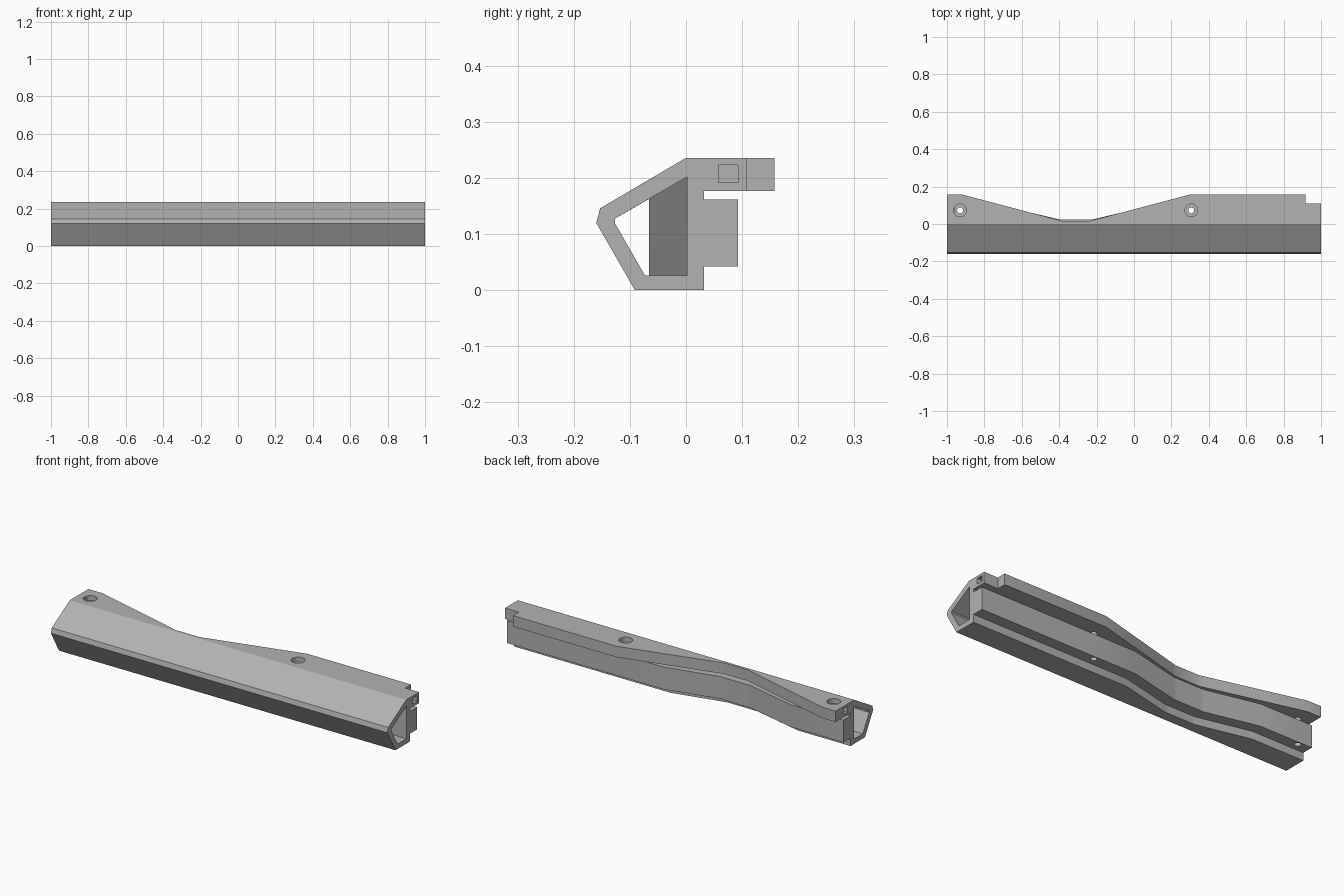
import bpy, bmesh, math
from mathutils import Matrix

if "Cube" in bpy.data.objects:
    bpy.data.objects.remove(bpy.data.objects["Cube"])

grey = bpy.data.materials.new("mid_grey")
grey.use_nodes = True
colour = (0.45, 0.45, 0.45, 1)
grey.diffuse_color = colour
grey.node_tree.nodes["Principled BSDF"].inputs["Base Color"].default_value = colour


def make_object(name, bm):
    bmesh.ops.recalc_face_normals(bm, faces=bm.faces)
    mesh = bpy.data.meshes.new(name)
    bm.to_mesh(mesh)
    bm.free()
    mesh.materials.append(grey)
    obj = bpy.data.objects.new(name, mesh)
    bpy.context.collection.objects.link(obj)
    return obj


def follow(path, x):
    """Depth of a piecewise straight path at a given x."""
    for (x0, y0), (x1, y1) in zip(path, path[1:]):
        if x <= x1:
            return y0 + (y1 - y0) * max(0, (x - x0) / (x1 - x0))
    return path[-1][1]


def loft(name, section, stations):
    """Join matching cross-sections along x and cap both ends."""
    bm = bmesh.new()
    rings = [[bm.verts.new((x, y, z)) for y, z in section(x)] for x in stations]
    for a, b in zip(rings, rings[1:]):
        for i in range(len(a)):
            j = (i + 1) % len(a)
            bm.faces.new((a[i], a[j], b[j], b[i]))
    bm.faces.new(rings[0])
    bm.faces.new(rings[-1])
    return make_object(name, bm)


def box(name, low, high):
    bm = bmesh.new()
    size = [h - l for l, h in zip(low, high)]
    centre = [(h + l) / 2 for l, h in zip(low, high)]
    bmesh.ops.create_cube(bm, size=1, matrix=Matrix.Translation(centre) @ Matrix.Diagonal((*size, 1)))
    return make_object(name, bm)


def cylinder(name, x, y, low, high, radius):
    bm = bmesh.new()
    bmesh.ops.create_cone(bm, cap_ends=True, segments=32, radius1=radius, radius2=radius,
                          depth=high - low, matrix=Matrix.Translation((x, y, (low + high) / 2)))
    return make_object(name, bm)


def cut(target, cutter):
    cutter.hide_render = True
    mod = target.modifiers.new("cut", "BOOLEAN")
    mod.operation, mod.solver, mod.object = "DIFFERENCE", "EXACT", cutter
    bpy.context.view_layer.objects.active = target
    bpy.ops.object.modifier_apply(modifier=mod.name)
    bpy.data.objects.remove(cutter)


# Paths of the top flange edge and of the dipping rear wall
flange = [(-1, 0.158), (-0.92, 0.158), (-0.38, 0.015), (-0.24, 0.015), (0.3, 0.158), (1, 0.158)]
wall = [(-1, 0.032), (-0.69, 0.032), (-0.4, -0.036), (-0.22, -0.036), (0.07, 0.032), (1, 0.032)]
stations = sorted({x for x, y in flange + wall})


# Outer rail with rear tongue and top flange
def outer(x):
    w, f = follow(wall, x), follow(flange, x)
    t = w + 0.061
    return [(-0.091, 0), (w, 0), (w, 0.042), (t, 0.042), (t, 0.162), (w, 0.162), (w, 0.177),
            (f, 0.177), (f, 0.236), (0, 0.236), (-0.153, 0.146), (-0.16, 0.12)]


# Hollow running the full length
def inner(x):
    w = follow(wall, x) - 0.03
    return [(-0.073, 0.026), (w, 0.026), (w, 0.202 + (w - 0.002) * 0.583),
            (-0.126, 0.128), (-0.127, 0.12)]


rail = loft("rail_body", outer, stations)
cut(rail, loft("hollow", inner, [-1.05] + stations[1:-1] + [1.05]))

# Corner notch in the flange
cut(rail, box("notch", (0.917, 0.109, 0.17), (1.1, 0.2, 0.3)))

# Square pin sockets in both ends of the flange
for end in (-1, 1):
    cut(rail, box("socket", (end - 0.04, 0.058, 0.192), (end + 0.04, 0.093, 0.223)))

# Counterbored screw holes
for x in (-0.93, 0.306):
    cut(rail, cylinder("screw_hole", x, 0.073, -0.1, 0.4, 0.016))
    cut(rail, cylinder("counterbore", x, 0.073, 0.21, 0.4, 0.034))

bpy.ops.object.select_all(action="DESELECT")
rail.select_set(True)
bpy.context.view_layer.objects.active = rail
bpy.ops.object.shade_smooth_by_angle(angle=math.radians(20))
